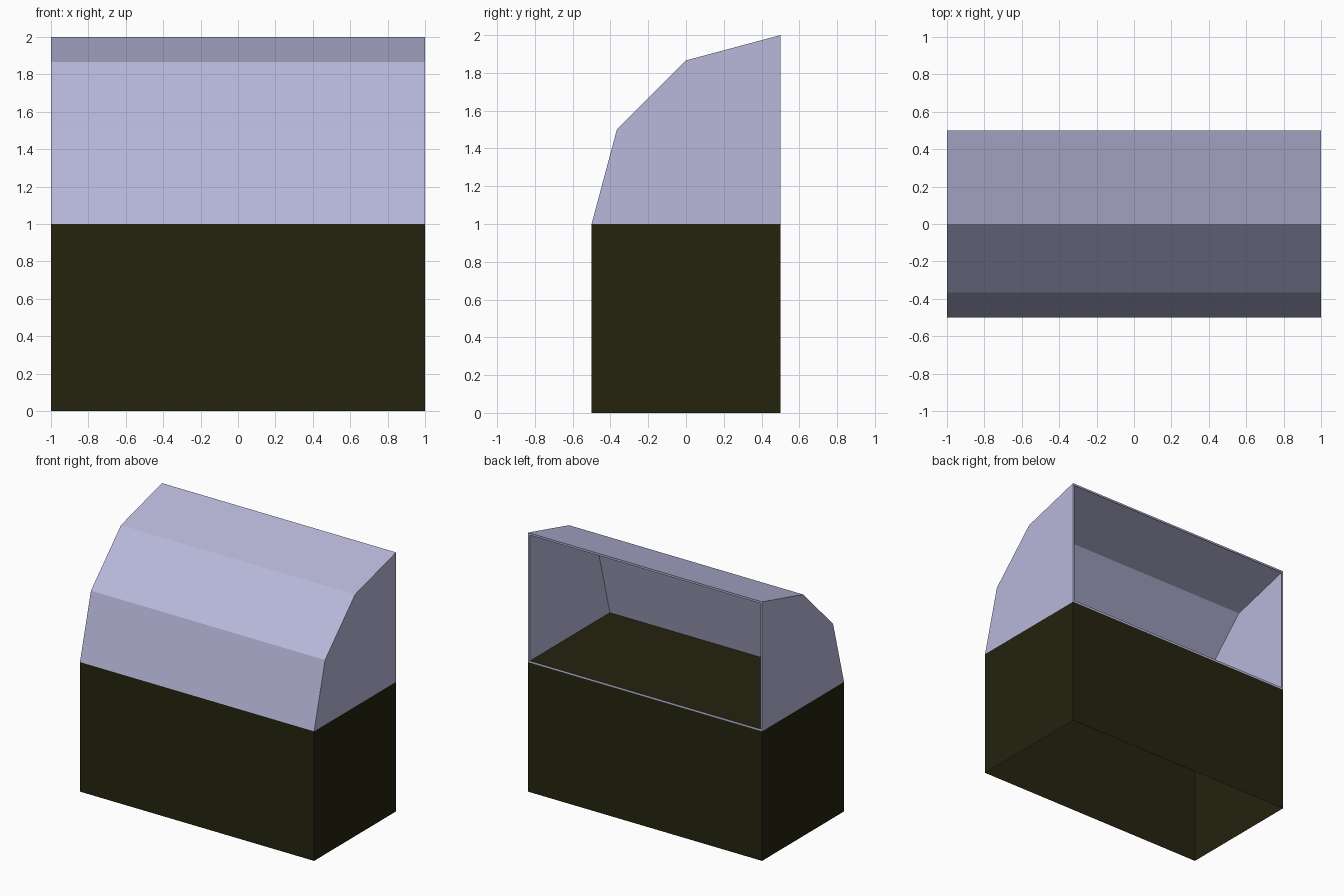
import bpy, bmesh, math

if "Cube" in bpy.data.objects:
    bpy.data.objects.remove(bpy.data.objects["Cube"])


def material(name, rgb):
    m = bpy.data.materials.new(name)
    m.diffuse_color = (*rgb, 1)
    m.use_nodes = True
    m.node_tree.nodes["Principled BSDF"].inputs["Base Color"].default_value = m.diffuse_color
    return m


def finish(bm, name, mat):
    mesh = bpy.data.meshes.new(name)
    bm.to_mesh(mesh)
    bm.free()
    mesh.materials.append(mat)
    ob = bpy.data.objects.new(name, mesh)
    bpy.context.collection.objects.link(ob)
    return ob


dark = material("dark olive", (0.0180, 0.0170, 0.0048))
lavender = material("pale lavender", (0.48, 0.48, 0.71))

# Base: box with a closed top and an open underside
bm = bmesh.new()
bmesh.ops.create_cube(bm, size=1)
for v in bm.verts:
    v.co = (v.co.x * 2, v.co.y, v.co.z + 0.5)
bmesh.ops.recalc_face_normals(bm, faces=bm.faces)
under = [f for f in bm.faces if f.normal.z < -0.5]
bmesh.ops.delete(bm, geom=under, context='FACES')
finish(bm, "base", dark)

# Hood: quarter-round profile in three flat steps, swept across the width
bm = bmesh.new()
angles = [math.radians(180 - 30 * i) for i in range(4)]
profile = [(0.5, 1.0)] + [(0.5 + math.cos(a), 1 + math.sin(a)) for a in angles]
side = bm.faces.new([bm.verts.new((-1, y, z)) for y, z in profile])
swept = bmesh.ops.extrude_face_region(bm, geom=[side], use_keep_orig=True)
for g in swept["geom"]:
    if isinstance(g, bmesh.types.BMVert):
        g.co.x = 1
bmesh.ops.recalc_face_normals(bm, faces=bm.faces)

# Back opening: narrow flat frame around a hole; the floor is the base top
back = [f for f in bm.faces if f.normal.y > 0.9]
bmesh.ops.inset_region(bm, faces=back, thickness=0.022)
floor = [f for f in bm.faces if f.normal.z < -0.9]
bmesh.ops.delete(bm, geom=back + floor, context='FACES')
finish(bm, "hood", lavender)
